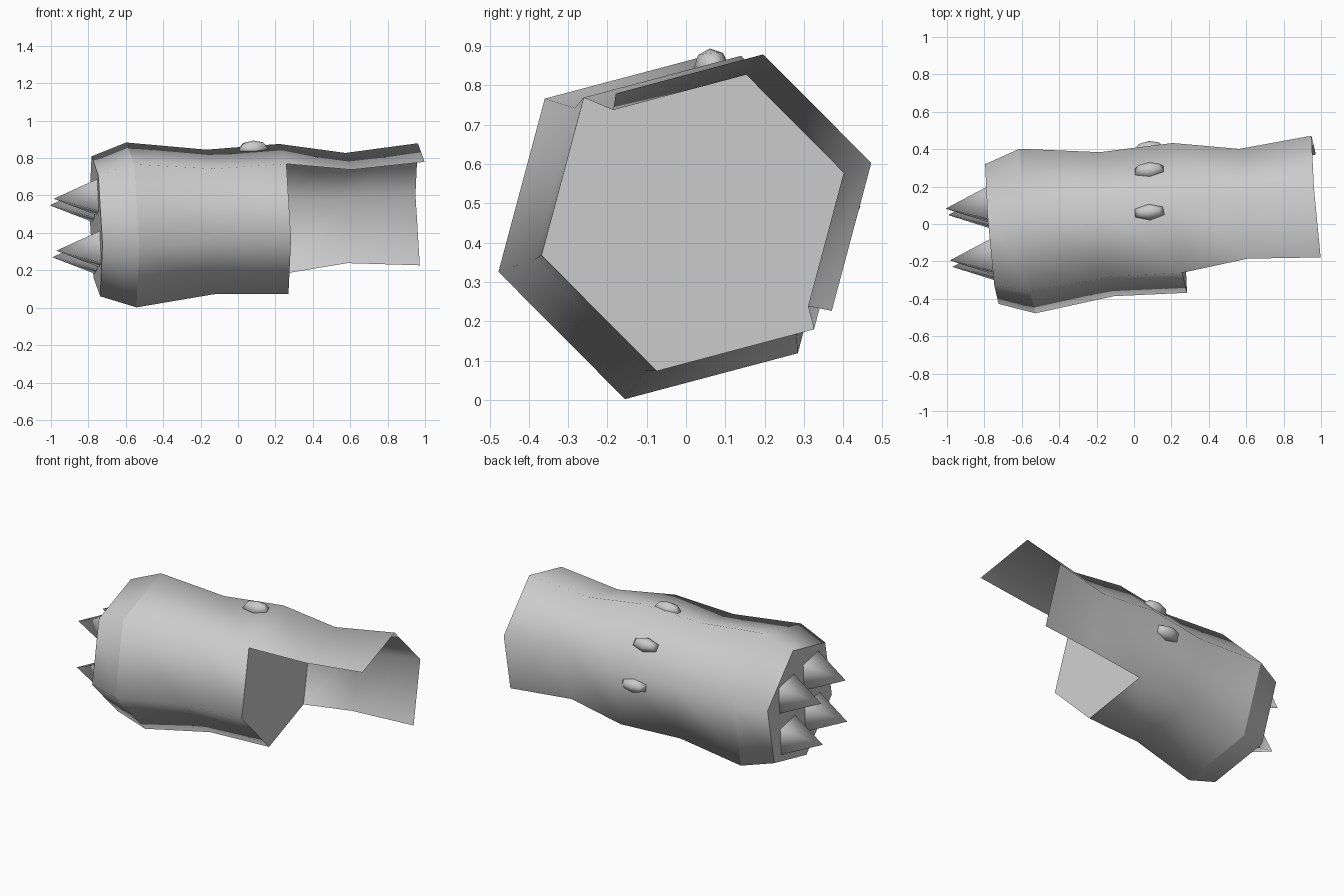
import bpy, bmesh, math
from mathutils import Vector, Matrix

if "Cube" in bpy.data.objects:
    bpy.data.objects.remove(bpy.data.objects["Cube"])

# Slightly tilted long axis of the gauntlet and its perpendicular frame
U = Vector((1, 0.086, 0.039)).normalized()
E1 = (Vector((0, 1, 0)) - U * U.y).normalized()
E2 = U.cross(E1)
ROT = Matrix((U, E1, E2)).transposed()
START = Vector((-0.57, -0.0375, 0.4425))

grey = bpy.data.materials.new("plain_grey")
grey.diffuse_color = (0.6, 0.6, 0.6, 1)
grey.use_nodes = True
grey.node_tree.nodes["Principled BSDF"].inputs["Base Color"].default_value = grey.diffuse_color


def axis_point(x):
    return START + U * ((x - START.x) / U.x)


def around(center, radius, deg):
    a = math.radians(deg)
    return center + radius * (math.cos(a) * E1 + math.sin(a) * E2)


def finish(name, bm, smooth=True):
    for f in bm.faces:
        f.smooth = smooth
    mesh = bpy.data.meshes.new(name)
    bm.to_mesh(mesh)
    bm.free()
    mesh.materials.append(grey)
    obj = bpy.data.objects.new(name, mesh)
    bpy.context.collection.objects.link(obj)
    return obj


# Hexagonal sleeve: six sides up to the wrist, three sides beyond it
stations = [(-0.76, 0.388), (-0.57, 0.457), (-0.145, 0.4),
            (0.245, 0.416), (0.595, 0.352), (0.985, 0.39)]
ANGLES = [-45 + 60 * i for i in range(6)]
WRIST = 3
bm = bmesh.new()
rings = []
for k, (x, r) in enumerate(stations):
    angles = ANGLES if k <= WRIST else ANGLES[:4]
    rings.append([bm.verts.new(around(axis_point(x), r, a)) for a in angles])
for k in range(len(rings) - 1):
    lo, hi = rings[k], rings[k + 1]
    for i in range(6 if k < WRIST else 3):
        j = (i + 1) % 6
        bm.faces.new((lo[i], lo[j], hi[j], hi[i]))
bm.edges.ensure_lookup_table()
for i in range(6):  # crisp edge at the front bevel
    bm.edges.get((rings[1][i], rings[1][(i + 1) % 6])).smooth = False
finish("sleeve_shell", bm)

# Flat end plates
for name, (x, r), order in (("knuckle_end_plate", stations[0], -1),
                            ("wrist_end_plate", stations[WRIST], 1)):
    bm = bmesh.new()
    bm.faces.new([bm.verts.new(around(axis_point(x), r, a)) for a in ANGLES[::order]])
    finish(name, bm, False)

# Four spikes in a square on the end plate
for i in range(4):
    bm = bmesh.new()
    turn = 38 + 90 * i
    base = around(axis_point(-0.755), 0.198, turn)
    tip = bm.verts.new(base - U * 0.235)
    ring = [bm.verts.new(around(base, 0.125, 38 + 90 * j)) for j in range(4)]
    for j in range(4):
        bm.faces.new((tip, ring[(j + 1) % 4], ring[j]))
    bm.faces.new(ring)
    bmesh.ops.recalc_face_normals(bm, faces=bm.faces)
    obj = finish(f"spike_{i + 1}", bm)
    for p in obj.data.polygons:
        p.use_smooth = len(p.vertices) == 3

# Three low-poly studs on the back of the sleeve: (y, z, outward angle)
for i, (y, z, deg) in enumerate(((0.065, 0.848, 95), (0.285, 0.705, 45), (0.398, 0.495, -5))):
    bm = bmesh.new()
    bmesh.ops.create_uvsphere(bm, u_segments=6, v_segments=4, radius=1)
    bmesh.ops.scale(bm, vec=(0.09, 0.045, 0.046), verts=bm.verts)
    tilt = Matrix.Rotation(math.radians(deg - 90), 3, 'X')
    mat = Matrix.Translation((0.083, y, z)) @ (ROT @ tilt).to_4x4()
    bmesh.ops.transform(bm, matrix=mat, verts=bm.verts)
    finish(f"stud_{i + 1}", bm)
